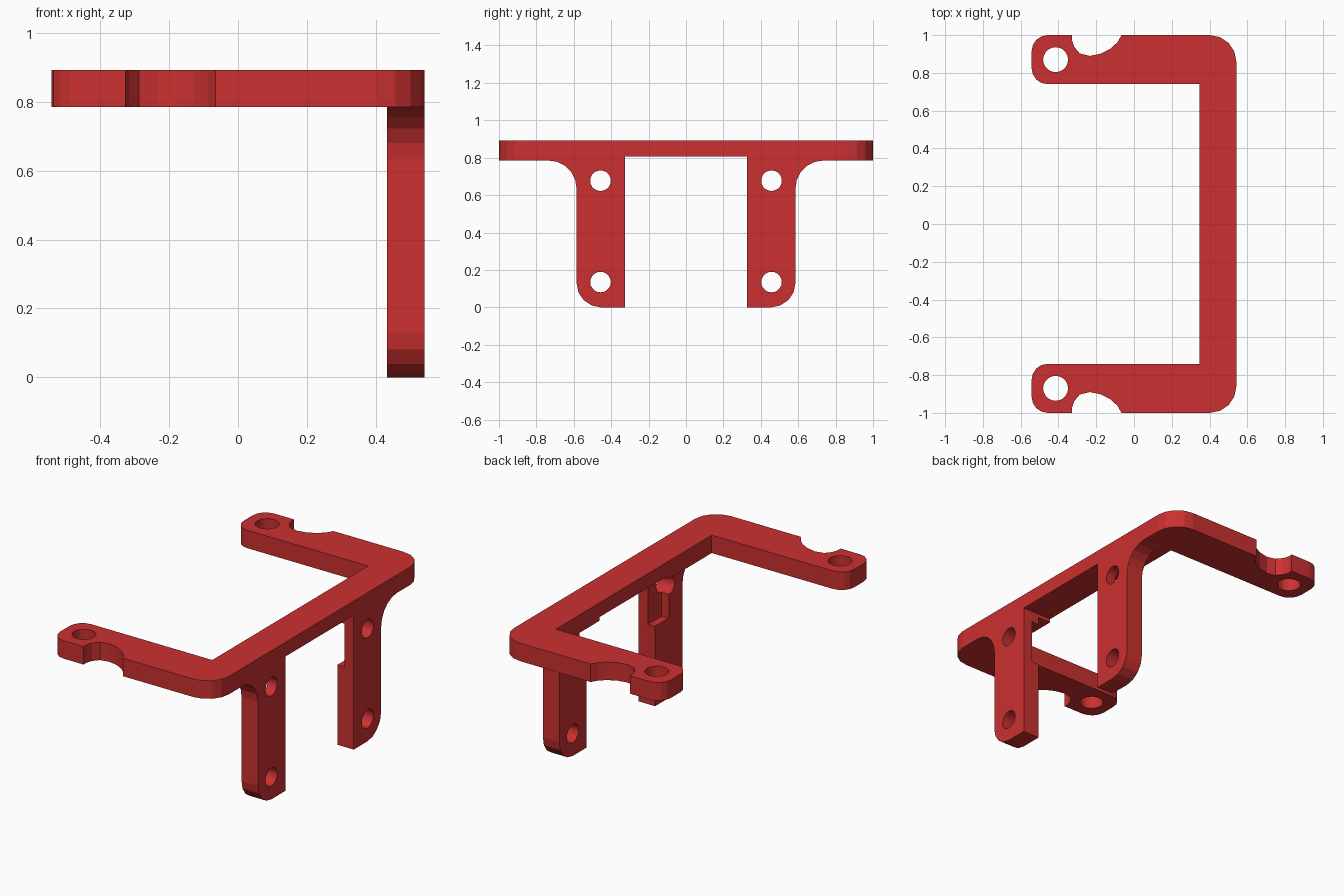
import bpy
import bmesh
from math import sin, cos, radians, pi
from mathutils import Matrix, Vector

if "Cube" in bpy.data.objects:
    bpy.data.objects.remove(bpy.data.objects["Cube"])

X1 = 0.542          # half depth
Z0, Z1 = 0.785, 0.893   # flange underside / top


def arc(cx, cy, r, a0, a1, n=4):
    return [(cx + r * cos(radians(a0 + (a1 - a0) * i / n)),
             cy + r * sin(radians(a0 + (a1 - a0) * i / n))) for i in range(n + 1)]


def circle(cx, cy, r, n=20):
    return [(cx + r * cos(2 * pi * i / n), cy + r * sin(2 * pi * i / n)) for i in range(n)]


def mesh_object(name, bm):
    me = bpy.data.meshes.new(name)
    bmesh.ops.recalc_face_normals(bm, faces=bm.faces)
    bm.to_mesh(me)
    bm.free()
    ob = bpy.data.objects.new(name, me)
    bpy.context.collection.objects.link(ob)
    return ob


def slab(name, outline, a, b, axis):
    """Extrude an outline from a to b along z (outline is xy) or x (outline is yz)."""
    put = (lambda p: (p[0], p[1], a)) if axis == 'Z' else (lambda p: (a, p[0], p[1]))
    d = Vector((0, 0, b - a)) if axis == 'Z' else Vector((b - a, 0, 0))
    bm = bmesh.new()
    face = bm.faces.new([bm.verts.new(put(p)) for p in outline])
    geo = bmesh.ops.extrude_face_region(bm, geom=[face], use_keep_orig=True)['geom']
    bmesh.ops.translate(bm, vec=d, verts=[g for g in geo if isinstance(g, bmesh.types.BMVert)])
    return mesh_object(name, bm)


def box(name, x0, x1, y0, y1, z0, z1):
    return slab(name, [(x0, y0), (x1, y0), (x1, y1), (x0, y1)], z0, z1, 'Z')


def combine(target, other, op):
    mod = target.modifiers.new(op, 'BOOLEAN')
    mod.operation, mod.object, mod.solver = op, other, 'EXACT'
    dg = bpy.context.evaluated_depsgraph_get()
    me = bpy.data.meshes.new_from_object(target.evaluated_get(dg))
    target.modifiers.clear()
    target.data = me
    bpy.data.objects.remove(other)


# C-shaped top flange: half outline, mirrored in y
half = [(X1 - 0.195, 0.74)]
half += arc(-X1 + 0.085, 0.825, 0.085, 270, 180)
half += arc(-X1 + 0.085, 0.915, 0.085, 180, 90)
half += [(-.327, 1), (-.327, .97), (-.316, .937), (-.287, .903), (-.235, .89),
         (-.175, .902), (-.125, .928), (-.088, .962), (-.066, 1)]
half += arc(X1 - 0.14, 0.86, 0.14, 90, 0)
flange = slab('bracket', half + [(x, -y) for x, y in reversed(half)], Z0, Z1, 'Z')

# leg profile with rounded foot and flared top
leg = [(0.325, 0.83), (0.325, 0)]
leg += arc(0.455, 0.13, 0.13, 270, 360)
leg += arc(0.735, 0.635, 0.15, 180, 90, 5)
leg += [(0.735, 0.83)]

for s in (1, -1):
    def span(a, b):
        return sorted((s * a, s * b))
    combine(flange, slab('leg', [(s * y, z) for y, z in leg], 0.433, X1, 'X'), 'UNION')
    # screw holes in the leg and the arm tip
    for z in (0.135, 0.677):
        combine(flange, slab('leg_hole', circle(s * 0.457, z, 0.055), 0.3, 0.7, 'X'), 'DIFFERENCE')
    combine(flange, slab('arm_hole', circle(-0.415, s * 0.87, 0.066), 0.7, 1, 'Z'), 'DIFFERENCE')
    # pocket in the inner back corner of the leg
    combine(flange, box('pocket', 0.4, 0.48, *span(0.3, 0.455), 0.48, 0.74), 'DIFFERENCE')

# shallow relief under the flange between the legs
combine(flange, box('relief', 0.2, 0.7, -0.325, 0.325, 0.7, 0.807), 'DIFFERENCE')

mat = bpy.data.materials.new('red')
mat.diffuse_color = (0.6, 0.03, 0.03, 1)
mat.use_nodes = True
mat.node_tree.nodes["Principled BSDF"].inputs["Base Color"].default_value = mat.diffuse_color
flange.data.materials.clear()
flange.data.materials.append(mat)
